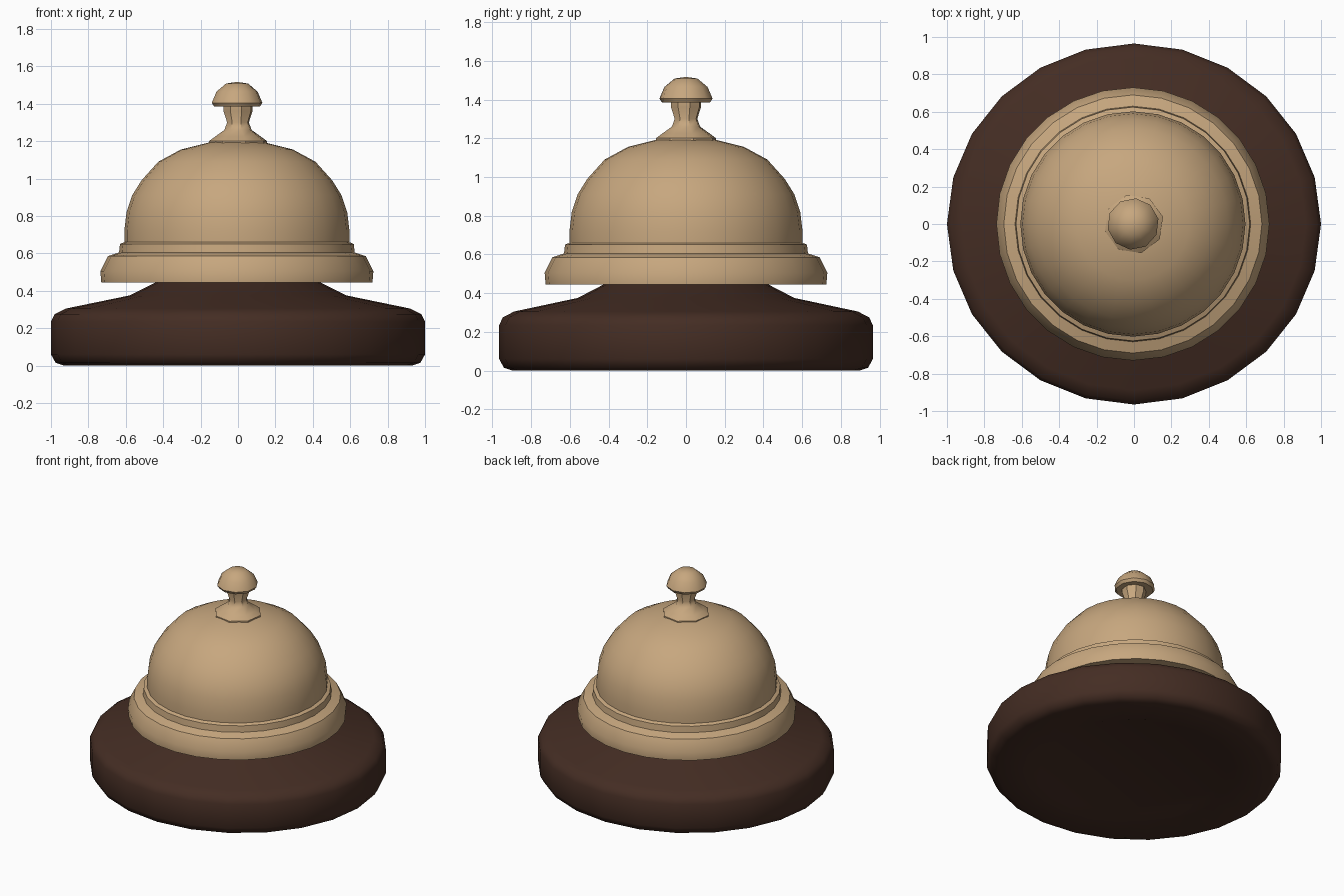
import bpy, math

if "Cube" in bpy.data.objects:
    bpy.data.objects.remove(bpy.data.objects["Cube"])


def material(name, rgb):
    m = bpy.data.materials.new(name)
    m.diffuse_color = (*rgb, 1.0)
    m.use_nodes = True
    m.node_tree.nodes["Principled BSDF"].inputs["Base Color"].default_value = m.diffuse_color
    return m


def lathe(name, profile, sides, mat, angle=40, ysc=1.0, turn=0.0, cx=0.0):
    """Revolve (radius, height) points around z; radius 0 makes a pole."""
    verts, rings, faces = [], [], []
    for r, z in profile:
        n = 1 if r == 0 else sides
        rings.append(range(len(verts), len(verts) + n))
        for i in range(n):
            a = turn + 2 * math.pi * i / sides
            verts.append((cx + r * math.cos(a), r * ysc * math.sin(a), z))
    for p, q in zip(rings, rings[1:]):
        for i in range(sides):
            j = (i + 1) % sides
            if len(p) == 1:
                faces.append((p[0], q[j], q[i]))
            elif len(q) == 1:
                faces.append((p[i], p[j], q[0]))
            else:
                faces.append((p[i], p[j], q[j], q[i]))
    me = bpy.data.meshes.new(name)
    me.from_pydata(verts, [], faces)
    me.materials.append(mat)
    ob = bpy.data.objects.new(name, me)
    bpy.context.collection.objects.link(ob)
    bpy.ops.object.select_all(action='DESELECT')
    ob.select_set(True)
    bpy.context.view_layer.objects.active = ob
    bpy.ops.object.shade_smooth_by_angle(angle=math.radians(angle))
    return ob


brass = material("pale_brass", (0.57, 0.385, 0.21))
wood = material("dark_brown", (0.058, 0.026, 0.017))

# Wide base with shallow hollow underneath and sloped top
lathe("base", [(0, 0.025), (0.63, 0.025), (0.69, 0.005), (0.93, 0.0),
               (0.975, 0.015), (1.0, 0.06), (1.0, 0.235), (0.98, 0.275),
               (0.92, 0.305), (0.58, 0.375), (0.43, 0.45), (0.36, 0.47),
               (0, 0.47)], 24, wood, angle=50, ysc=0.965)

# Hollow bell: inner wall, flared rim, step ring and dome
lathe("bell", [(0, 1.15), (0.28, 1.11), (0.46, 0.98), (0.55, 0.78),
               (0.57, 0.60), (0.66, 0.445), (0.725, 0.445), (0.73, 0.505),
               (0.69, 0.585), (0.63, 0.605), (0.625, 0.65), (0.602, 0.66),
               (0.602, 0.72), (0.59, 0.82), (0.56, 0.91), (0.51, 0.99),
               (0.42, 1.09), (0.30, 1.155), (0.14, 1.195), (0, 1.205)],
      28, brass, angle=40, cx=-0.006)

# Collar and neck of the plunger
lathe("plunger_neck", [(0.16, 1.175), (0.16, 1.2), (0.125, 1.225), (0.075, 1.26),
                       (0.06, 1.30), (0.08, 1.36), (0.08, 1.40)],
      8, brass, angle=40, turn=0.25)

# Push button on top
lathe("push_button", [(0, 1.39), (0.125, 1.385), (0.138, 1.405), (0.112, 1.465),
                      (0.06, 1.508), (0, 1.517)],
      10, brass, angle=50, turn=0.2, cx=-0.005)
